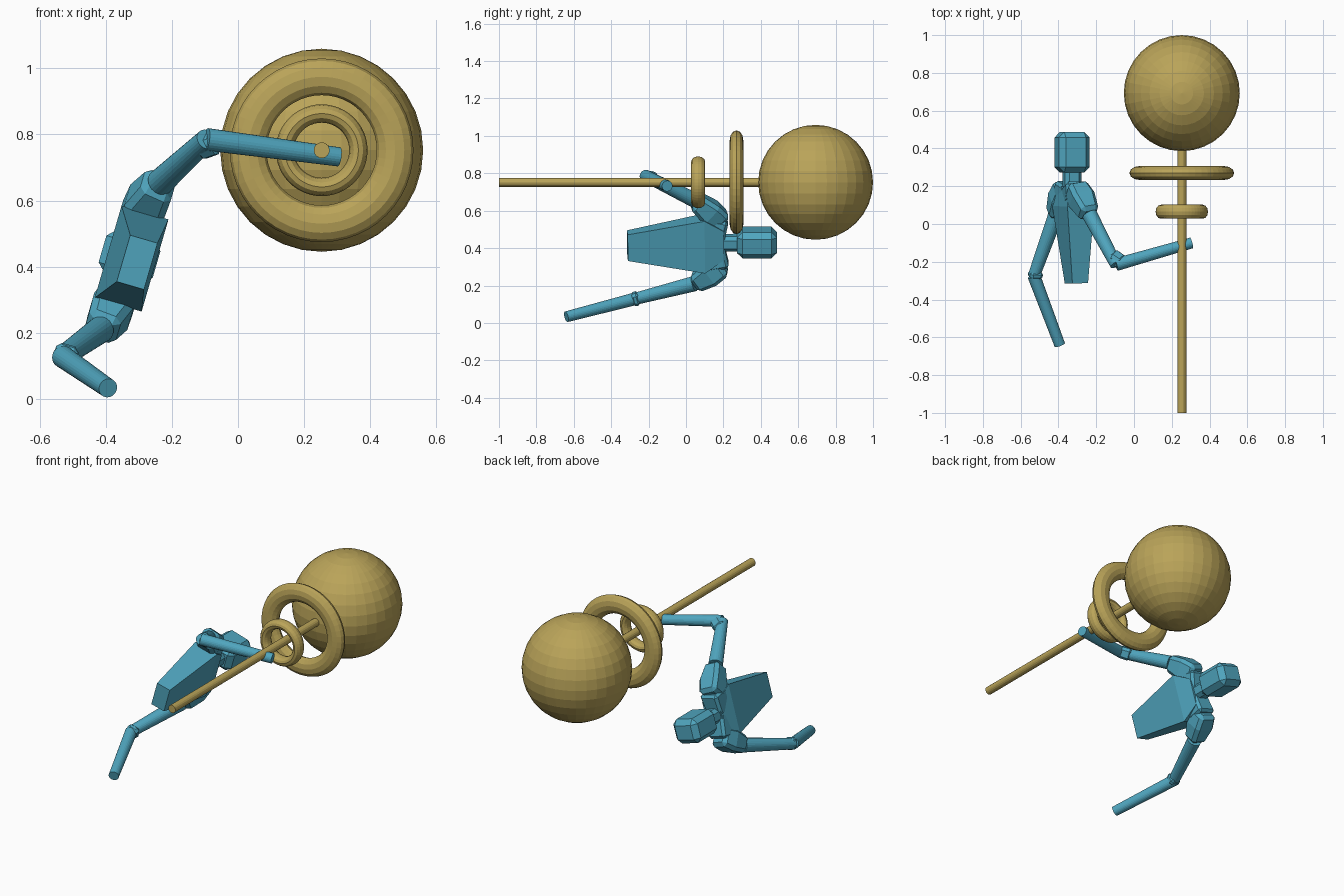
import bpy, bmesh, math
from mathutils import Vector, Matrix

if "Cube" in bpy.data.objects:
    bpy.data.objects.remove(bpy.data.objects["Cube"])


def material(name, rgb):
    m = bpy.data.materials.new(name)
    m.use_nodes = True
    m.diffuse_color = (*rgb, 1)
    m.node_tree.nodes["Principled BSDF"].inputs["Base Color"].default_value = (*rgb, 1)
    return m


TEAL = material("teal", (0.08, 0.38, 0.52))
GOLD = material("gold", (0.49, 0.37, 0.10))
DEPTH = Vector((0.96, 0, -0.28))  # thickness direction of the leaning body


def frame(p0, p1):
    """Matrix at p0 with z along the part and x along the body thickness."""
    z = (p1 - p0).normalized()
    x = (DEPTH - z * DEPTH.dot(z)).normalized()
    m = Matrix((x, z.cross(x), z)).transposed().to_4x4()
    m.translation = p0
    return m


def finish(name, bm, mat):
    bmesh.ops.recalc_face_normals(bm, faces=bm.faces)
    mesh = bpy.data.meshes.new(name)
    bm.to_mesh(mesh)
    bm.free()
    mesh.materials.append(mat)
    ob = bpy.data.objects.new(name, mesh)
    bpy.context.collection.objects.link(ob)
    return ob


def block(name, p0, p1, sections, bevel=0):
    """Rectangular loft; each section is (fraction, half depth, half width)."""
    p0, p1 = Vector(p0), Vector(p1)
    length, m = (p1 - p0).length, frame(p0, p1)
    bm = bmesh.new()
    rings = [[bm.verts.new(m @ Vector((sx * d, sy * w, t * length)))
              for sx, sy in ((-1, -1), (1, -1), (1, 1), (-1, 1))]
             for t, d, w in sections]
    for a, b in zip(rings, rings[1:]):
        for i in range(4):
            j = (i + 1) % 4
            bm.faces.new((a[i], a[j], b[j], b[i]))
    bm.faces.new(rings[0])
    bm.faces.new(rings[-1])
    ob = finish(name, bm, TEAL)
    if bevel:
        mod = ob.modifiers.new("chamfer", "BEVEL")
        mod.width, mod.segments = bevel, 1
    return ob


def rod(name, p0, p1, r0, r1, mat, sides=24):
    p0, p1 = Vector(p0), Vector(p1)
    length = (p1 - p0).length
    bm = bmesh.new()
    bmesh.ops.create_cone(bm, cap_ends=True, segments=sides, radius1=r0, radius2=r1,
                          depth=length,
                          matrix=frame(p0, p1) @ Matrix.Translation((0, 0, length / 2)))
    return finish(name, bm, mat)


# Torso, neck and head
block("torso", (-0.305, -0.313, 0.413), (-0.326, 0.2, 0.427),
      ((0, 0.043, 0.073), (0.8, 0.074, 0.145), (1, 0.055, 0.08)))
block("neck", (-0.328, 0.17, 0.428), (-0.328, 0.3, 0.43),
      ((0, 0.046, 0.042), (1, 0.046, 0.042)), 0.02)
block("head", (-0.328, 0.272, 0.43), (-0.328, 0.487, 0.43),
      ((0, 0.085, 0.072), (1, 0.085, 0.072)), 0.03)

# Arms: shoulder start, shoulder end, elbow, hand
arms = {
    "left": ((-0.31, 0.195, 0.54), (-0.235, 0.05, 0.655),
             (-0.095, -0.215, 0.785), (0.305, -0.1, 0.732)),
    "right": ((-0.36, 0.2, 0.31), (-0.415, 0.045, 0.21),
              (-0.53, -0.275, 0.128), (-0.393, -0.64, 0.033)),
}
for side, points in arms.items():
    start, end, elbow, hand = map(Vector, points)
    chest = Vector((-0.328, 0.15, 0.43))
    block(side + "_collar", chest, start.lerp(end, 0.15),
          ((0, 0.055, 0.05), (1, 0.06, 0.055)), 0.015)
    block(side + "_shoulder", start, end,
          ((0, 0.056, 0.056), (0.45, 0.064, 0.064), (1, 0.048, 0.048)), 0.02)
    rod(side + "_upper_arm", end, elbow, 0.041, 0.032, TEAL)
    upper, lower = (end - elbow).normalized(), (hand - elbow).normalized()
    reach = 0.06 if side == "left" else 0.03
    block(side + "_elbow", elbow + upper * reach, elbow + lower * reach * 0.6,
          ((0, 0.036, 0.036), (1, 0.034, 0.034)), 0.015)
    rod(side + "_forearm", elbow, hand, 0.034, 0.029, TEAL)

# Staff with two rings and a large ball
X, Z = 0.253, 0.752
rod("staff", (X, -1, Z), (X, 0.6, Z), 0.024, 0.024, GOLD, 16)

for name, y, major in (("small_ring", 0.065, 0.111), ("large_ring", 0.27, 0.222)):
    bpy.ops.mesh.primitive_torus_add(major_radius=major, minor_radius=major / 4,
                                     major_segments=48, minor_segments=12,
                                     location=(X, y, Z), rotation=(math.pi / 2, 0, 0))
    ring = bpy.context.object
    ring.name = name
    ring.scale.z = 0.037 / (major / 4)
    ring.data.materials.append(GOLD)

bpy.ops.mesh.primitive_uv_sphere_add(segments=32, ring_count=16, radius=0.307,
                                     location=(X, 0.693, Z))
ball = bpy.context.object
ball.name = "ball"
ball.data.materials.append(GOLD)
